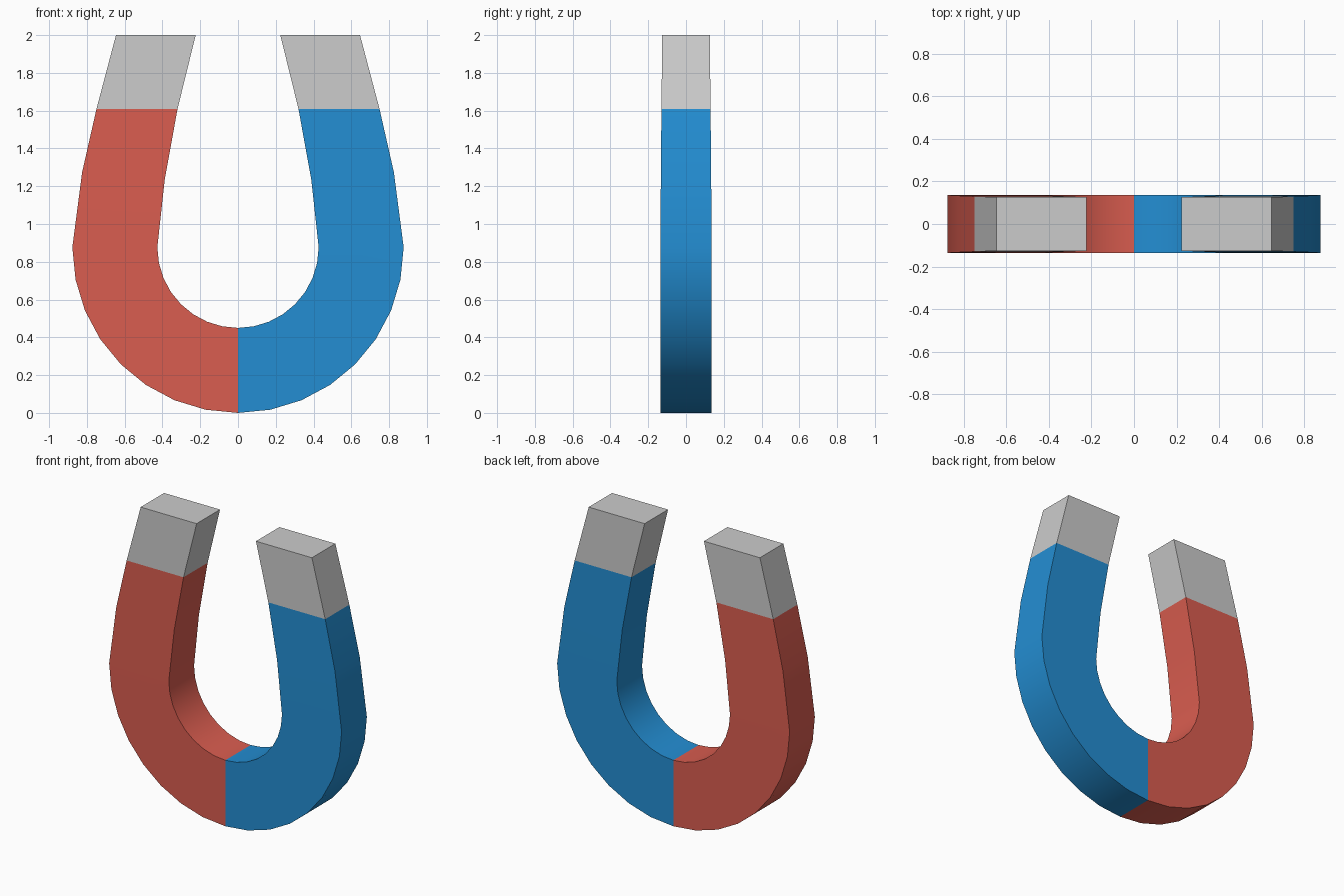
import bpy, bmesh
from math import sin, cos, radians

if "Cube" in bpy.data.objects:
    bpy.data.objects.remove(bpy.data.objects["Cube"])

CZ, R_OUT, R_IN = 0.877, 0.877, 0.427   # centre height and radii of the bend


def sweep(name, sections, cap_end=False, mats=(), pick=None):
    """Skin rectangular sections (outer xz, inner xz, half depth)."""
    bm = bmesh.new()
    rings = []
    for (xo, zo), (xi, zi), d in sections:
        corners = ((xi, -d, zi), (xo, -d, zo), (xo, d, zo), (xi, d, zi))
        rings.append([bm.verts.new(c) for c in corners])
    for a, b in zip(rings, rings[1:]):
        for i in range(4):
            j = (i + 1) % 4
            f = bm.faces.new((a[i], a[j], b[j], b[i]))
            if pick:
                f.material_index = pick(f.calc_center_median())
    if cap_end:
        bm.faces.new(rings[-1])
    mesh = bpy.data.meshes.new(name)
    bm.to_mesh(mesh)
    bm.free()
    for m in mats:
        mesh.materials.append(m)
    obj = bpy.data.objects.new(name, mesh)
    bpy.context.collection.objects.link(obj)
    bpy.ops.object.select_all(action='DESELECT')
    obj.select_set(True)
    bpy.context.view_layer.objects.active = obj
    bpy.ops.object.shade_smooth_by_angle(angle=radians(30))
    return obj


def material(name, rgb):
    m = bpy.data.materials.new(name)
    m.diffuse_color = (*rgb, 1)
    m.use_nodes = True
    m.node_tree.nodes["Principled BSDF"].inputs["Base Color"].default_value = m.diffuse_color
    return m


red = material("red_paint", (0.70, 0.11, 0.08))
blue = material("blue_paint", (0.017, 0.27, 0.65))

# Right half of the path: round bend, then the inward-leaning leg
half = []
for k in range(9):
    s, c = sin(radians(11.25 * k)), cos(radians(11.25 * k))
    half.append(((R_OUT * s, CZ - R_OUT * c), (R_IN * s, CZ - R_IN * c), 0.136))
half.append(((0.825, 1.275), (0.388, 1.235), 0.133))
joint = ((0.749, 1.61), (0.32, 1.61), 0.130)
half.append(joint)

# Painted horseshoe body, red on the left and blue on the right
left = [((-o[0], o[1]), (-i[0], i[1]), d) for o, i, d in reversed(half[1:])]
sweep("horseshoe_body", left + half, mats=(red, blue),
      pick=lambda p: 1 if p.x > 0 else 0)

# Bare metal pole tips, mirrored across x
tips = sweep("pole_tips", [joint, ((0.646, 2.0), (0.224, 2.0), 0.126)], cap_end=True)
tips.modifiers.new("mirror", 'MIRROR').use_axis[0] = True
